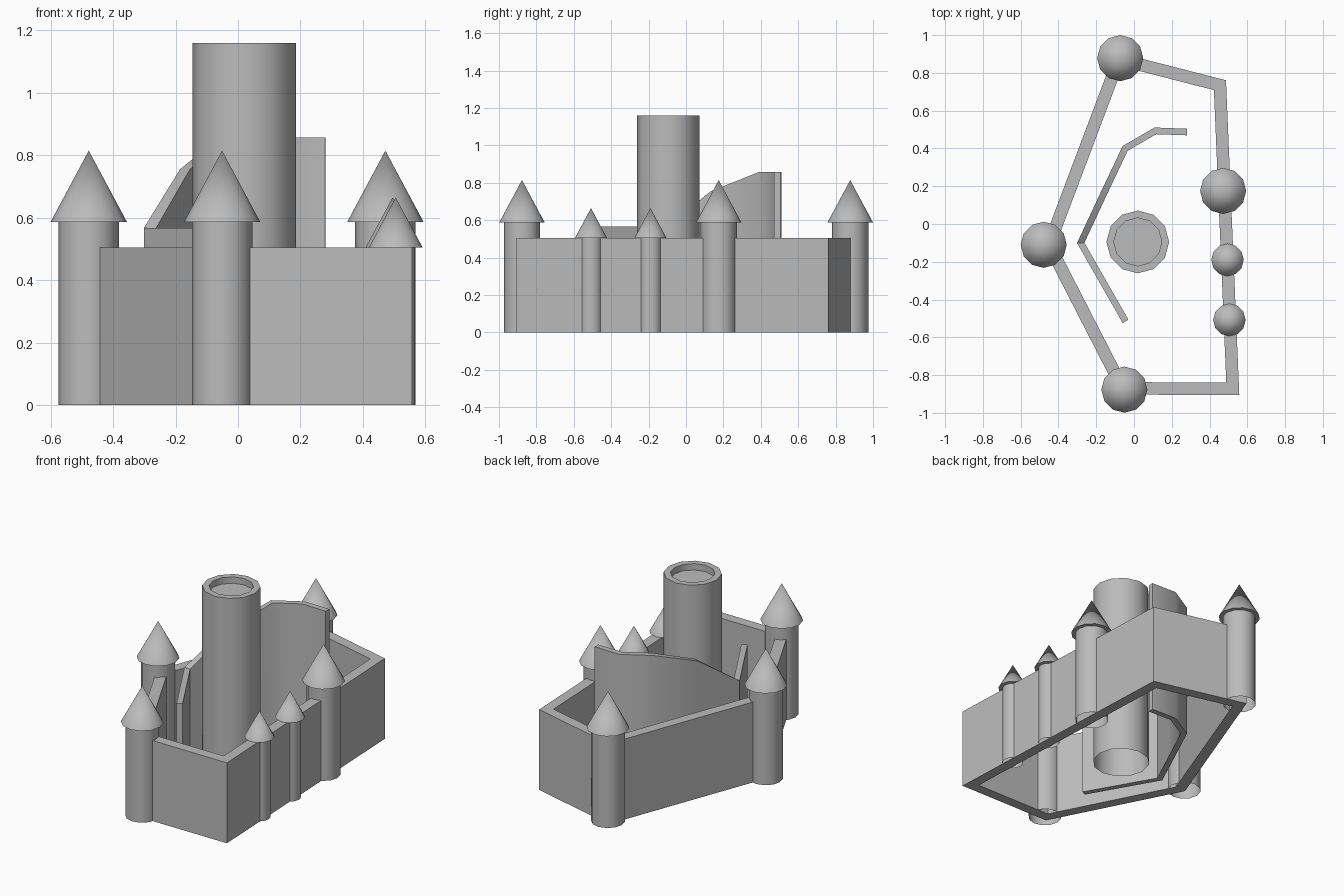
import bpy, bmesh, math
from mathutils import Vector

old = bpy.data.objects.get("Cube")
if old:
    bpy.data.objects.remove(old, do_unlink=True)

stone = bpy.data.materials.new("grey_stone")
stone.use_nodes = True
GREY = (0.5, 0.5, 0.5, 1.0)
stone.diffuse_color = GREY
stone.node_tree.nodes["Principled BSDF"].inputs["Base Color"].default_value = GREY

SIDES = 12


def finish(name, bm, location=(0, 0, 0)):
    """Turn a bmesh into a stone object with smooth sides and sharp edges."""
    bmesh.ops.remove_doubles(bm, verts=bm.verts, dist=0.0005)
    bmesh.ops.recalc_face_normals(bm, faces=bm.faces)
    mesh = bpy.data.meshes.new(name)
    bm.to_mesh(mesh)
    bm.free()
    mesh.materials.append(stone)
    obj = bpy.data.objects.new(name, mesh)
    obj.location = location
    bpy.context.collection.objects.link(obj)
    bpy.ops.object.select_all(action='DESELECT')
    obj.select_set(True)
    bpy.context.view_layer.objects.active = obj
    bpy.ops.object.shade_smooth_by_angle(angle=math.radians(35))
    return obj


def lathe(name, profile, location):
    """Spin a (radius, height) profile around the vertical axis."""
    bm = bmesh.new()
    verts = [bm.verts.new((r, 0, z)) for r, z in profile]
    edges = [bm.edges.new(pair) for pair in zip(verts, verts[1:])]
    bmesh.ops.spin(bm, geom=verts + edges, cent=(0, 0, 0), axis=(0, 0, 1),
                   angle=math.tau, steps=SIDES, use_merge=False)
    return finish(name, bm, location)


def wall(name, path, thickness, closed=False):
    """Upright wall with mitred corners along (x, y, top height) points."""
    pts = [Vector(p[:2]) for p in path]
    n = len(pts)
    bm = bmesh.new()
    rings = []
    for i, p in enumerate(pts):
        before = pts[i - 1] if closed or i > 0 else None
        after = pts[(i + 1) % n] if closed or i < n - 1 else None
        d1 = (p - before).normalized() if before else (after - p).normalized()
        d2 = (after - p).normalized() if after else d1
        n1, n2 = Vector((-d1.y, d1.x)), Vector((-d2.y, d2.x))
        miter = (n1 + n2).normalized()
        off = miter * (thickness / 2 / miter.dot(n1))
        a, b, top = p + off, p - off, path[i][2]
        rings.append([bm.verts.new(c) for c in (
            (a.x, a.y, 0), (a.x, a.y, top), (b.x, b.y, top), (b.x, b.y, 0))])
    pairs = list(zip(rings, rings[1:]))
    if closed:
        pairs.append((rings[-1], rings[0]))
    else:
        bm.faces.new(rings[0])
        bm.faces.new(rings[-1])
    for r, s in pairs:
        for k in range(4):
            j = (k + 1) % 4
            bm.faces.new((r[k], r[j], s[j], s[k]))
    return finish(name, bm)


def tower(name, x, y, radius, height, roof_radius, apex):
    """Hollow-bottomed round shaft with a pointed roof."""
    lathe(name + "_shaft", [(radius, 0), (radius, height)], (x, y, 0))
    lathe(name + "_roof", [(0, height), (roof_radius, height), (0, apex)], (x, y, 0))


# Outer curtain wall
TOP = 0.505
corners = [(-0.08, 0.872), (0.455, 0.735), (0.523, -0.873), (-0.06, -0.87), (-0.45, -0.11)]
wall("outer_wall", [(x, y, TOP) for x, y in corners], 0.066, closed=True)

# Inner wall, rising towards the back
wall("inner_wall", [(-0.045, -0.515, 0.567), (-0.282, -0.10, 0.567), (-0.17, 0.14, 0.755),
                    (-0.047, 0.40, 0.857), (0.113, 0.493, 0.857), (0.28, 0.487, 0.857)], 0.035)

# Great round keep with a sunken roof
lathe("keep", [(0.166, 0), (0.166, 1.16), (0.127, 1.16), (0.127, 1.12), (0, 1.12)],
      (0.02, -0.095, 0))

# Large wall towers
for name, x, y in (("back_tower", -0.073, 0.878), ("left_side_tower", 0.472, 0.175),
                   ("right_side_tower", -0.478, -0.11), ("front_tower", -0.051, -0.877)):
    tower(name, x, y, 0.097, 0.587, 0.122, 0.815)

# Small wall turrets
for name, x, y in (("rear_turret", 0.495, -0.19), ("fore_turret", 0.505, -0.508)):
    tower(name, x, y, 0.062, TOP, 0.086, 0.665)
